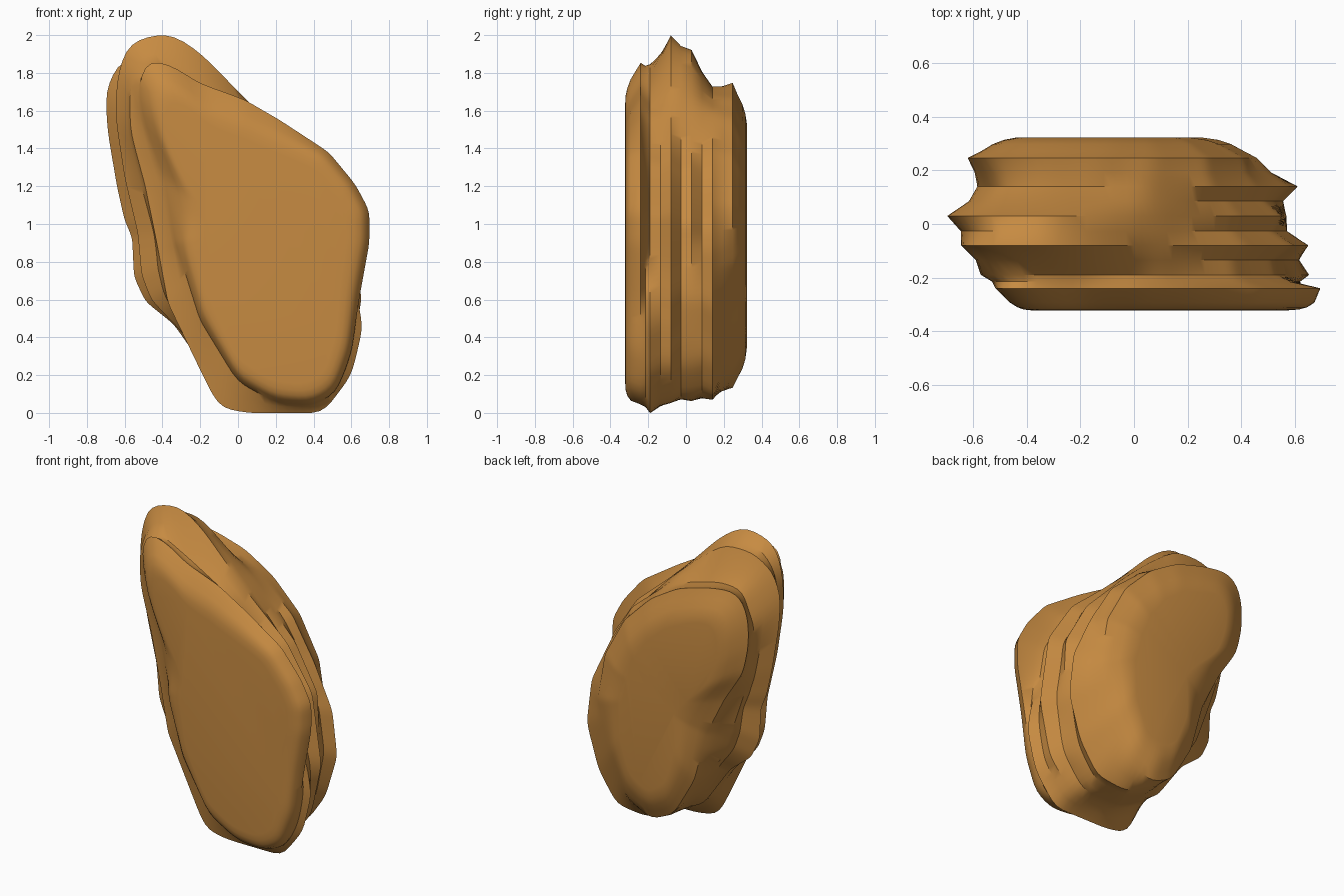
import bpy, bmesh, math

old = bpy.data.objects.get("Cube")
if old:
    bpy.data.objects.remove(old, do_unlink=True)

CENTRE_Z = 0.95
SAMPLES = 160

# Outlines (x, z) of the six rock layers, from front to back
front_slab = [(-.47, 1.87), (-.34, 1.835), (-.22, 1.75), (.03, 1.66), (.22, 1.55), (.48, 1.38),
              (.62, 1.21), (.695, 1.07), (.695, .90), (.64, .60), (.60, .32), (.52, .11),
              (.40, .04), (.20, .055), (.0, .165), (-.20, .49), (-.33, .90), (-.39, 1.25),
              (-.45, 1.42), (-.51, 1.60), (-.525, 1.77)]
second_slab = [(-.45, 1.87), (-.2, 1.74), (.1, 1.57), (.37, 1.33), (.53, 1.05), (.57, .80),
               (.63, .62), (.66, .45), (.60, .20), (.45, .0), (.25, .0), (.05, .0), (-.10, .03),
               (-.19, .21), (-.37, .58), (-.42, .85), (-.49, 1.2), (-.57, 1.5), (-.57, 1.77)]
tall_slab = [(-.34, 2.0), (-.41, 2.003), (-.50, 1.985), (-.57, 1.955), (-.62, 1.86),
             (-.645, 1.7), (-.645, 1.55), (-.60, 1.25), (-.53, .95), (-.51, .73), (-.46, .60),
             (-.29, .42), (-.13, .18), (.10, .06), (.40, .05), (.58, .25), (.655, .60),
             (.59, 1.05), (.41, 1.33), (.18, 1.53), (.04, 1.66), (-.20, 1.905)]
wide_slab = [(-.30, 1.92), (-.50, 1.92), (-.64, 1.84), (-.70, 1.70), (-.69, 1.5), (-.64, 1.2),
             (-.60, 1.02), (-.56, .93), (-.55, .72), (-.49, .59), (-.34, .47), (-.15, .20),
             (.10, .07), (.35, .06), (.50, .25), (.57, .60), (.55, 1.0), (.39, 1.29),
             (.10, 1.59), (-.10, 1.77)]
fourth_slab = [(-.35, 1.73), (-.50, 1.72), (-.59, 1.5), (-.55, 1.15), (-.45, .85), (-.36, .60),
               (-.18, .33), (.0, .12), (.20, .065), (.40, .09), (.53, .28), (.615, .56),
               (.58, .85), (.45, 1.13), (.29, 1.40), (.05, 1.60), (-.15, 1.68)]
back_slab = [(-.33, 1.73), (-.50, 1.755), (-.58, 1.71), (-.62, 1.59), (-.62, 1.42), (-.58, 1.24),
             (-.45, 1.04), (-.32, .78), (-.23, .45), (-.08, .19), (.08, .12), (.25, .21),
             (.38, .45), (.46, .80), (.41, 1.10), (.27, 1.36), (.08, 1.55), (-.12, 1.67)]


def angle(i):
    return math.tau * i / SAMPLES


def radii(outline):
    """Distance from the centre to the outline at evenly spaced angles, lightly smoothed."""
    pts = sorted((math.atan2(z - CENTRE_Z, x) % math.tau, math.hypot(x, z - CENTRE_Z))
                 for x, z in outline)
    pts = [(pts[-1][0] - math.tau, pts[-1][1])] + pts + [(pts[0][0] + math.tau, pts[0][1])]
    out = []
    for i in range(SAMPLES):
        a = angle(i)
        for (a0, r0), (a1, r1) in zip(pts, pts[1:]):
            if a0 <= a <= a1:
                out.append(r0 * r1 * math.sin(a1 - a0)
                           / (r0 * math.sin(a - a0) + r1 * math.sin(a1 - a)))
                break
    for _ in range(2):
        out = [(out[i - 1] + 2 * out[i] + out[(i + 1) % SAMPLES]) / 4 for i in range(SAMPLES)]
    return out


def inset(ring, d, upper_left):
    """Shrink a ring evenly, with an extra slope towards its upper left corner."""
    return [r - d - upper_left * max(0, math.cos(angle(i) - math.radians(122))) ** 2
            for i, r in enumerate(ring)]


def valley(a, b, d):
    """Groove between two neighbouring layers, deepest on the sides."""
    return [(p + q) / 2 - d * abs(math.cos(angle(i))) for i, (p, q) in enumerate(zip(a, b))]


A, B, C, D, E, F = [radii(o) for o in (front_slab, second_slab, tall_slab,
                                       wide_slab, fourth_slab, back_slab)]

# Stack of ridges and grooves with rounded front and back rims
stack = [(-.322, inset(A, .12, .12)), (-.319, inset(A, .08, .11)), (-.311, inset(A, .05, .10)),
         (-.293, inset(A, .022, .075)), (-.24, A), (-.215, valley(A, B, .03)), (-.19, B),
         (-.135, valley(B, C, .04)), (-.08, C), (-.027, valley(C, D, .05)), (.03, D),
         (.085, valley(D, E, .045)), (.14, E), (.192, valley(E, F, .015)), (.247, F),
         (.272, inset(F, .05, .02)), (.298, inset(F, .10, .03)), (.314, inset(F, .15, .04)),
         (.322, inset(F, .21, .04))]

bm = bmesh.new()
rings = []
for y, ring in stack:
    rings.append([bm.verts.new((r * math.cos(angle(i)), y, CENTRE_Z + r * math.sin(angle(i))))
                  for i, r in enumerate(ring)])
for lo, hi in zip(rings, rings[1:]):
    for i in range(SAMPLES):
        j = (i + 1) % SAMPLES
        bm.faces.new((lo[i], lo[j], hi[j], hi[i]))
bm.faces.new(rings[0])
bm.faces.new(rings[-1])
bmesh.ops.recalc_face_normals(bm, faces=bm.faces)

mesh = bpy.data.meshes.new("layered_rock")
bm.to_mesh(mesh)
bm.free()
rock = bpy.data.objects.new("layered_rock", mesh)
bpy.context.collection.objects.link(rock)

# Sandstone colour
mat = bpy.data.materials.new("ochre_sandstone")
mat.use_nodes = True
colour = (.57, .258, .054, 1)
mat.diffuse_color = colour
for node in mat.node_tree.nodes:
    if node.type == 'BSDF_PRINCIPLED':
        node.inputs["Base Color"].default_value = colour
        node.inputs["Roughness"].default_value = .9
mesh.materials.append(mat)

# Smooth surfaces with crisp ridges
bpy.ops.object.select_all(action='DESELECT')
rock.select_set(True)
bpy.context.view_layer.objects.active = rock
bpy.ops.object.shade_smooth_by_angle(angle=math.radians(35))
